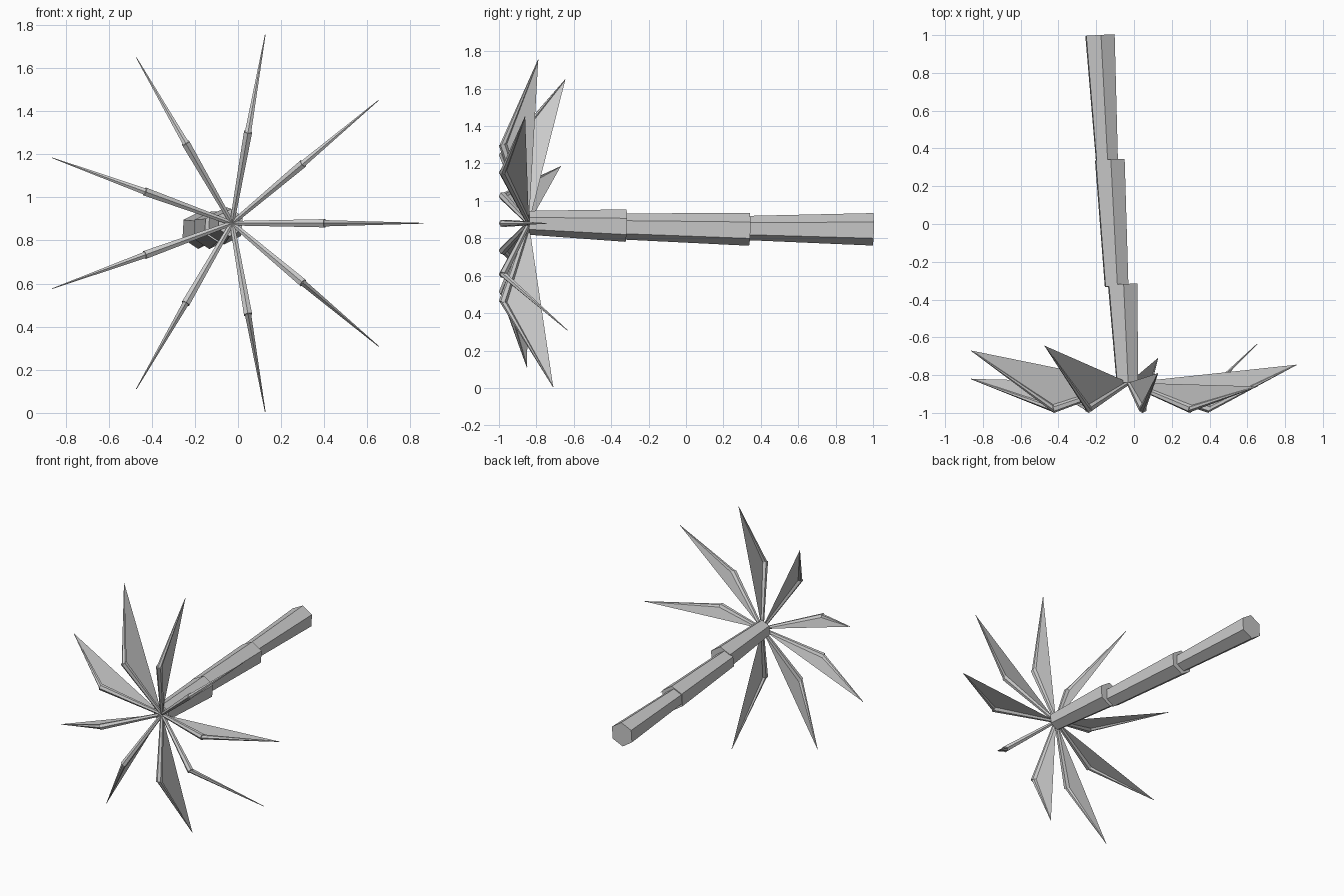
import bpy, bmesh, math
from mathutils import Vector

if "Cube" in bpy.data.objects:
    bpy.data.objects.remove(bpy.data.objects["Cube"])

grey = bpy.data.materials.new("plain_grey")
grey.diffuse_color = (0.6, 0.6, 0.6, 1)
grey.use_nodes = True
grey.node_tree.nodes["Principled BSDF"].inputs["Base Color"].default_value = grey.diffuse_color


def bar(bm, a, b, ra, rb, up, sides=6):
    """Tapered prism from a to b with one corner towards up."""
    a, b, up = Vector(a), Vector(b), Vector(up)
    d = (b - a).normalized()
    n = (up - d * up.dot(d)).normalized()
    t = d.cross(n)
    rings = []
    for c, r in ((a, ra), (b, rb)):
        rings.append([bm.verts.new(c + r * (math.cos(k * math.tau / sides) * n
                                            + math.sin(k * math.tau / sides) * t))
                      for k in range(sides)])
    for k in range(sides):
        j = (k + 1) % sides
        bm.faces.new((rings[0][k], rings[0][j], rings[1][j], rings[1][k]))
    bm.faces.new(rings[0][::-1])
    bm.faces.new(rings[1])


def finish(bm, name):
    bmesh.ops.recalc_face_normals(bm, faces=bm.faces[:])
    me = bpy.data.meshes.new(name)
    bm.to_mesh(me)
    bm.free()
    me.materials.append(grey)
    bpy.context.collection.objects.link(bpy.data.objects.new(name, me))


# Trunk: three flared six-sided segments, each wider at its base end
segments = [((-0.035, -0.84, 0.883), (-0.06, -0.32, 0.868), 0.064, 0.087),
            ((-0.092, -0.33, 0.863), (-0.128, 0.34, 0.848), 0.070, 0.088),
            ((-0.143, 0.33, 0.855), (-0.18, 1.0, 0.848), 0.065, 0.087)]
for i, (a, b, ra, rb) in enumerate(segments):
    bm = bmesh.new()
    bar(bm, a, b, ra, rb, (0.06, 0, 1))
    finish(bm, f"trunk_segment_{i + 1}")

# Fronds: a stalk out to the knee, a pointed outer rib, and a thin blade
tip_depths = [-0.745, -0.86, -0.79, -0.645, -0.67, -0.82, -0.85, -0.71, -0.635]
hub = Vector((-0.028, -0.84, 0.88))
for i, depth in enumerate(tip_depths):
    ang = math.radians(40 * i)
    out = Vector((math.cos(ang), 0, math.sin(ang)))
    knee = hub + out * 0.43
    knee.y = -0.98
    tip = hub + out * 0.888
    tip.y = depth
    bm = bmesh.new()
    bar(bm, hub, knee, 0.012, 0.022, (0, -1, 0))
    bar(bm, knee - out * 0.01, tip, 0.017, 0.002, (0, -1, 0))
    if i != 8:  # the last frond is bare
        bm.faces.new([bm.verts.new(p) for p in (hub, knee, tip)])
    finish(bm, f"frond_{i + 1}")
